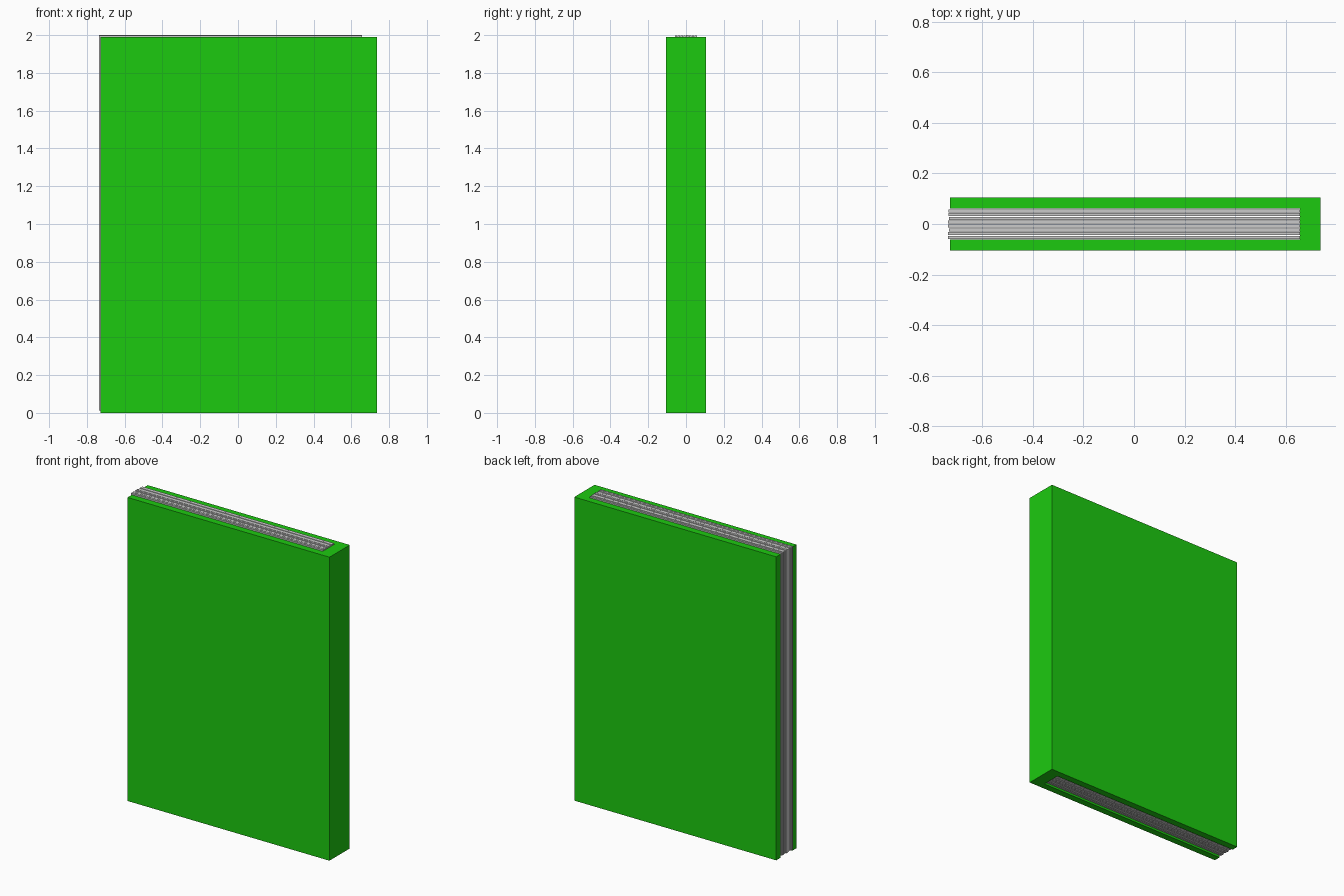
import bpy, bmesh, random

if "Cube" in bpy.data.objects:
    bpy.data.objects.remove(bpy.data.objects["Cube"])

random.seed(4)


def prism(name, outline, z0, z1):
    """Extrude a flat xy outline from z0 to z1."""
    bm = bmesh.new()
    face = bm.faces.new([bm.verts.new((x, y, z0)) for x, y in outline])
    ext = bmesh.ops.extrude_face_region(bm, geom=[face])
    top = [g for g in ext["geom"] if isinstance(g, bmesh.types.BMVert)]
    bmesh.ops.translate(bm, verts=top, vec=(0, 0, z1 - z0))
    bmesh.ops.recalc_face_normals(bm, faces=bm.faces)
    mesh = bpy.data.meshes.new(name)
    bm.to_mesh(mesh)
    bm.free()
    obj = bpy.data.objects.new(name, mesh)
    bpy.context.collection.objects.link(obj)
    return obj


# Cover: two boards joined by the spine on the +x side
open_x, spine_x, inner_x = -0.728, 0.737, 0.657
outer_y, inner_y = 0.105, 0.061
cover = prism("cover", [
    (open_x, -outer_y), (spine_x, -outer_y), (spine_x, outer_y), (open_x, outer_y),
    (open_x, inner_y), (inner_x, inner_y), (inner_x, -inner_y), (open_x, -inner_y),
], 0.0, 1.99)
green = bpy.data.materials.new("cover_green")
green.diffuse_color = (0.012, 0.59, 0.005, 1)
green.use_nodes = True
green.node_tree.nodes["Principled BSDF"].inputs["Base Color"].default_value = green.diffuse_color
cover.data.materials.append(green)

# Pages: thin upright sheets with slightly uneven fore edges
count = 8
pitch = 2 * (inner_y - 0.001) / count
for i in range(count):
    y0 = -inner_y + 0.001 + i * pitch + 0.001
    y1 = y0 + pitch - 0.003
    x0 = -0.737 + random.uniform(0, 0.005)
    prism(f"page_{i + 1}", [(x0, y0), (inner_x, y0), (inner_x, y1), (x0, y1)],
          0.012 + random.uniform(0, 0.003), 2.0 - random.uniform(0, 0.003))
